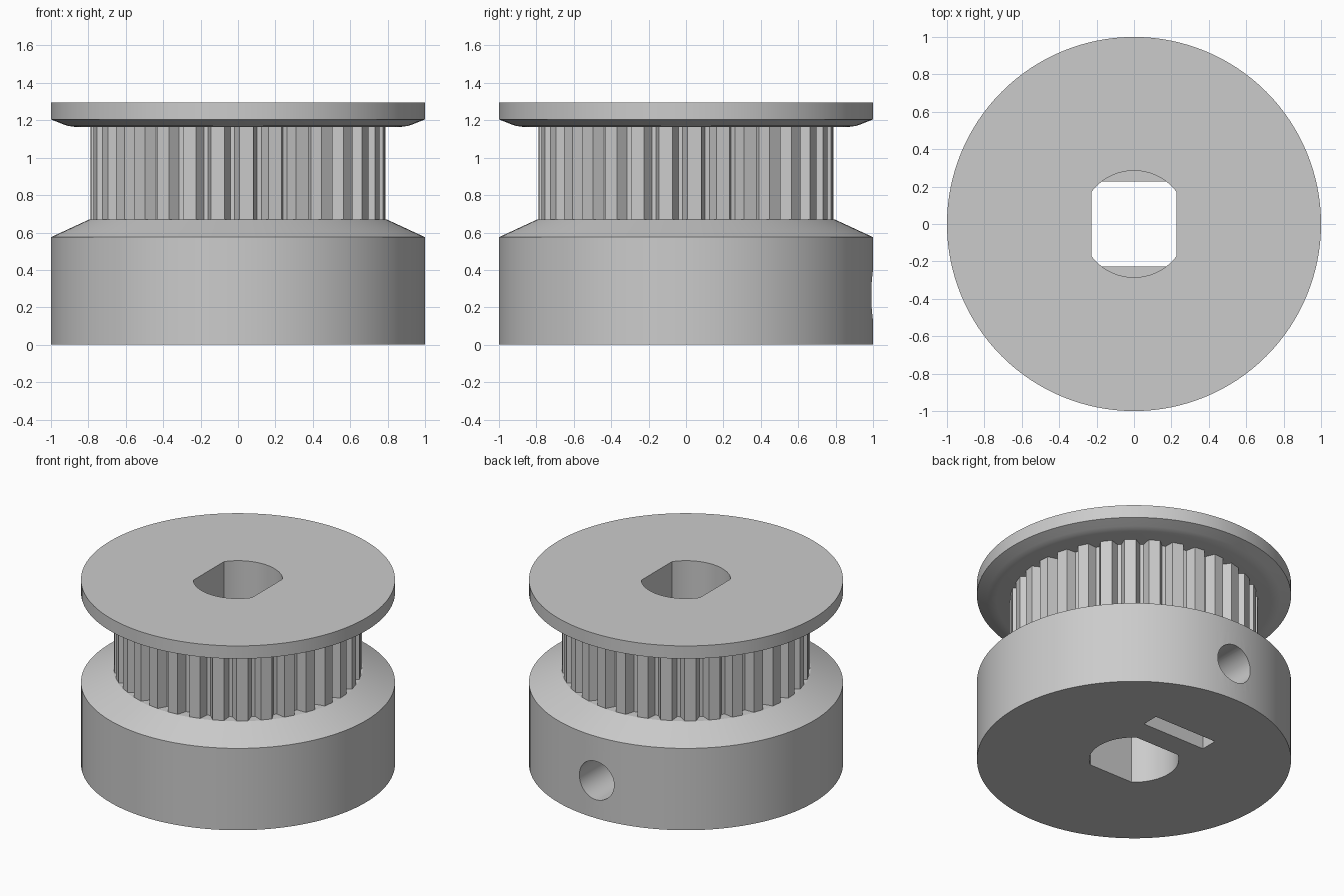
import bpy, bmesh, math
from mathutils import Matrix

TEETH = 32
SEGMENTS = 128
BASE_TOP, FLANGE_BOTTOM, FLANGE_TOP = 0.67, 1.165, 1.295

default = bpy.data.objects.get("Cube")
if default:
    bpy.data.objects.remove(default, do_unlink=True)

grey = bpy.data.materials.new("plain grey")
grey.use_nodes = True
colour = (0.6, 0.6, 0.6, 1)
grey.diffuse_color = colour
grey.node_tree.nodes["Principled BSDF"].inputs["Base Color"].default_value = colour


def make_object(name, bm):
    bmesh.ops.recalc_face_normals(bm, faces=bm.faces)
    mesh = bpy.data.meshes.new(name)
    bm.to_mesh(mesh)
    bm.free()
    mesh.materials.append(grey)
    obj = bpy.data.objects.new(name, mesh)
    bpy.context.collection.objects.link(obj)
    return obj


def turned(name, profile):
    """Solid of revolution from (radius, height) points, bottom to top."""
    bm = bmesh.new()
    rings = []
    for r, z in profile:
        angles = [math.tau * i / SEGMENTS for i in range(SEGMENTS)]
        rings.append([bm.verts.new((r * math.cos(a), r * math.sin(a), z)) for a in angles])
    for low, high in zip(rings, rings[1:]):
        for i in range(SEGMENTS):
            j = (i + 1) % SEGMENTS
            bm.faces.new((low[i], low[j], high[j], high[i]))
    bm.faces.new(rings[0])
    bm.faces.new(rings[-1])
    return make_object(name, bm)


def prism(name, outline, bottom, top):
    """Upright prism from a flat outline."""
    bm = bmesh.new()
    face = bm.faces.new([bm.verts.new((x, y, bottom)) for x, y in outline])
    out = bmesh.ops.extrude_face_region(bm, geom=[face])
    verts = [v for v in out["geom"] if isinstance(v, bmesh.types.BMVert)]
    bmesh.ops.translate(bm, verts=verts, vec=(0, 0, top - bottom))
    return make_object(name, bm)


def double_flat(radius, flat, steps=24):
    """Circle outline with flats at x = +flat and x = -flat."""
    start = math.acos(flat / radius)
    points = []
    for side in (0, math.pi):
        for i in range(steps + 1):
            a = side + start + (math.pi - 2 * start) * i / steps
            points.append((radius * math.cos(a), radius * math.sin(a)))
    return points


def tooth_outline(tip, root):
    """Trapezoid teeth around a circle."""
    pitch = math.tau / TEETH
    points = []
    for i in range(TEETH):
        centre = math.radians(3.3) + i * pitch
        for r, offset in ((root, -0.082), (tip, -0.046), (tip, 0.046), (root, 0.082)):
            a = centre + offset
            points.append((r * math.cos(a), r * math.sin(a)))
    return points


def cut(obj, cutters):
    bpy.context.view_layer.objects.active = obj
    for cutter in cutters:
        mod = obj.modifiers.new("cut", "BOOLEAN")
        mod.operation = "DIFFERENCE"
        mod.solver = "EXACT"
        mod.object = cutter
        bpy.ops.object.modifier_apply(modifier=mod.name)


# Main parts
base = turned("hub_base", [(1, 0), (1, 0.575), (0.795, BASE_TOP)])
ring = prism("toothed_ring", tooth_outline(0.79, 0.728), BASE_TOP, FLANGE_BOTTOM)
flange = turned("top_flange", [(0.875, FLANGE_BOTTOM), (0.91, 1.17), (0.935, 1.179),
                               (1, 1.205), (1, FLANGE_TOP)])

# Bores: the lower one is turned a quarter from the upper one
upper_outline = double_flat(0.285, 0.228)
lower_outline = [(-y, x) for x, y in upper_outline]
upper_bore = prism("upper_bore_cutter", upper_outline, 0.5, 1.5)
lower_bore = prism("lower_bore_cutter", lower_outline, -0.2, 0.9)

# Captive nut slot in the underside
slot = prism("nut_slot_cutter",
             [(-0.245, 0.39), (0.245, 0.39), (0.245, 0.51), (-0.245, 0.51)], -0.2, 0.5)

# Set screw hole from the back into the bore
bm = bmesh.new()
bmesh.ops.create_cone(bm, cap_ends=True, segments=48, radius1=0.135, radius2=0.135, depth=1.1,
                      matrix=Matrix.Translation((0, 0.65, 0.265)) @ Matrix.Rotation(math.pi / 2, 4, "X"))
screw_hole = make_object("screw_hole_cutter", bm)

cut(base, [lower_bore, slot, screw_hole])
cut(ring, [upper_bore])
cut(flange, [upper_bore])
for cutter in (upper_bore, lower_bore, slot, screw_hole):
    bpy.data.objects.remove(cutter, do_unlink=True)

# Smooth round walls, keep hard edges
bpy.ops.object.select_all(action="DESELECT")
for obj in (base, ring, flange):
    obj.select_set(True)
bpy.context.view_layer.objects.active = base
bpy.ops.object.shade_smooth_by_angle(angle=math.radians(14))
